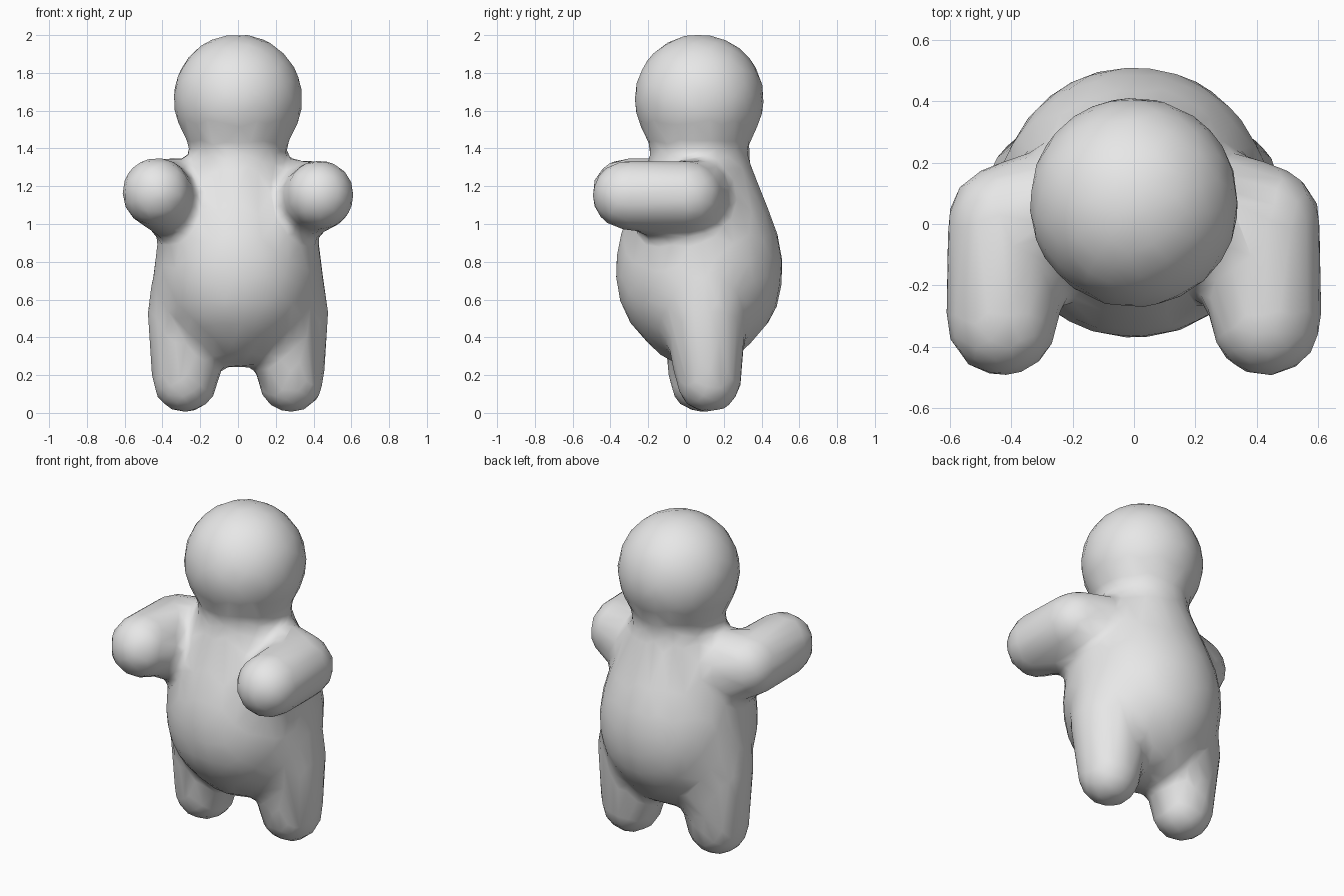
import bpy, bmesh, math
from mathutils import Vector, Matrix

cube = bpy.data.objects.get("Cube")
if cube:
    bpy.data.objects.remove(cube, do_unlink=True)

# Single clay colour
clay = bpy.data.materials.new("light_grey_clay")
clay.use_nodes = True
grey = (0.8, 0.8, 0.8, 1)
clay.diffuse_color = grey
clay.node_tree.nodes["Principled BSDF"].inputs["Base Color"].default_value = grey

figure = bmesh.new()
AXIS_Y = 0.07


def add_part(part):
    """Merge a closed volume into the figure."""
    bmesh.ops.recalc_face_normals(part, faces=part.faces[:])
    mesh = bpy.data.meshes.new("part")
    part.to_mesh(mesh)
    part.free()
    figure.from_mesh(mesh)
    bpy.data.meshes.remove(mesh)


def limb(a, ra, b, rb):
    """Tapered capsule: the hull of two balls."""
    part = bmesh.new()
    for p, r in ((a, ra), (b, rb)):
        bmesh.ops.create_icosphere(part, subdivisions=3, radius=r,
                                   matrix=Matrix.Translation(p))
    points = [v.co.copy() for v in part.verts]
    part.clear()
    for p in points:
        part.verts.new(p)
    bmesh.ops.convex_hull(part, input=part.verts[:])
    loose = [v for v in part.verts if not v.link_faces]
    bmesh.ops.delete(part, geom=loose, context='VERTS')
    add_part(part)


# Head, neck and belly as one turned profile of (radius, height)
profile = [(0, 0.25), (0.12, 0.265), (0.21, 0.32), (0.29, 0.40), (0.36, 0.48),
           (0.41, 0.58), (0.433, 0.70), (0.434, 0.80), (0.415, 0.92),
           (0.373, 1.04), (0.322, 1.17), (0.277, 1.28), (0.25, 1.36), (0.25, 1.42)]
for i in range(13):
    t = math.radians(-33 + 123 * i / 12)
    profile.append((0.336 * math.cos(t), 1.662 + 0.336 * math.sin(t)))
body = bmesh.new()
verts = [body.verts.new((r, AXIS_Y, z)) for r, z in profile]
edges = [body.edges.new(pair) for pair in zip(verts, verts[1:])]
bmesh.ops.spin(body, geom=verts + edges, cent=(0, AXIS_Y, 0), axis=(0, 0, 1),
               angle=math.tau, steps=40, use_duplicate=False)
bmesh.ops.remove_doubles(body, verts=body.verts[:], dist=0.0005)
add_part(body)

# Arms and legs, with slightly different poses on each side
for s, lift, step in ((1, 0, 0.12), (-1, 0.015, 0.085)):
    # Forearm, upper arm and the fuller underarm
    hand = Vector((s * 0.43, -0.315, 1.153 + lift))
    elbow = Vector((s * 0.425, 0.01, 1.148 + lift))
    limb(hand, 0.177, elbow, 0.178)
    limb(elbow, 0.178, Vector((s * 0.14, 0.07, 1.13)), 0.21)
    limb(Vector((s * 0.37, -0.17, 1.11)), 0.165, Vector((s * 0.29, 0.04, 1.06)), 0.17)
    # Leg, buttock and flank
    hip = Vector((s * 0.26, 0.10, 0.53))
    limb(Vector((s * 0.28, step, 0.172)), 0.167, hip, 0.215)
    limb(Vector((s * 0.25, 0.11, 0.42)), 0.2, Vector((s * 0.15, AXIS_Y, 0.6)), 0.28)
    limb(hip, 0.215, Vector((s * 0.2, 0.08, 0.86)), 0.22)

mesh = bpy.data.meshes.new("figure_body")
figure.to_mesh(mesh)
figure.free()
mesh.materials.append(clay)
obj = bpy.data.objects.new("figure_body", mesh)
bpy.context.collection.objects.link(obj)

# Fuse the volumes, soften the joins and reduce to broad smooth-shaded facets
remesh = obj.modifiers.new("fuse", 'REMESH')
remesh.mode = 'VOXEL'
remesh.voxel_size = 0.028
remesh.use_smooth_shade = True
soften = obj.modifiers.new("soften", 'SMOOTH')
soften.factor = 0.5
soften.iterations = 18
swell = obj.modifiers.new("restore_volume", 'DISPLACE')
swell.strength = 0.01
swell.mid_level = 0
reduce = obj.modifiers.new("broad_facets", 'DECIMATE')
reduce.ratio = 0.08
